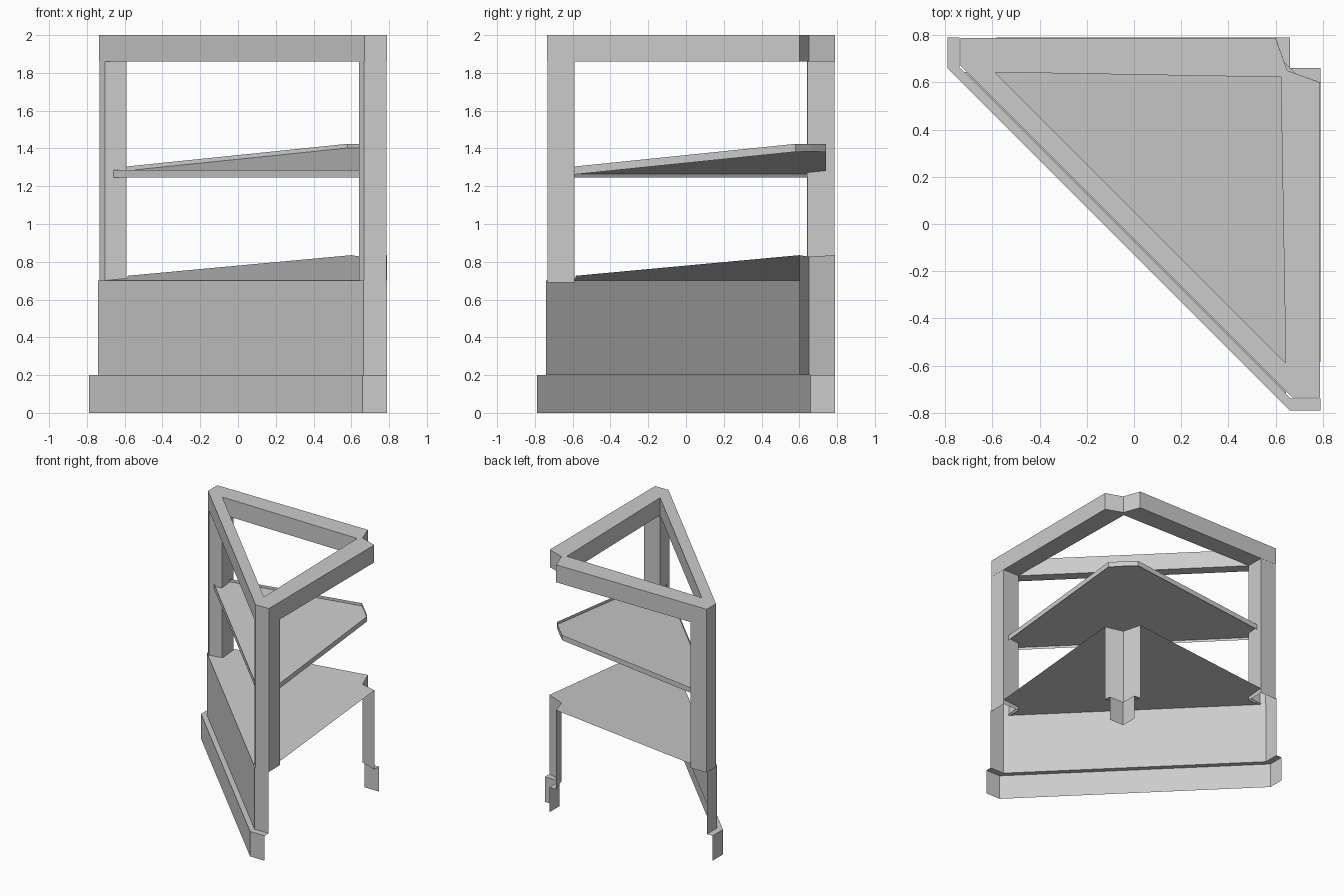
import bpy

if "Cube" in bpy.data.objects:
    bpy.data.objects.remove(bpy.data.objects["Cube"])


def make(name, verts, faces):
    mesh = bpy.data.meshes.new(name)
    mesh.from_pydata(verts, [], faces)
    mesh.update()
    ob = bpy.data.objects.new(name, mesh)
    bpy.context.collection.objects.link(ob)
    return ob


def at(path, z):
    """Lift a plan path to height z (a number or a function of x + y)."""
    return [(x, y, z(x + y) if callable(z) else z) for x, y in path]


def loft(name, rings, closed=False):
    """Skin between successive rings of equal length."""
    n = len(rings[0])
    faces = []
    for r in range(len(rings) - 1):
        for i in range(n if closed else n - 1):
            j = (i + 1) % n
            faces.append((r * n + i, r * n + j, (r + 1) * n + j, (r + 1) * n + i))
    return make(name, [p for ring in rings for p in ring], faces)


def mirrored(half):
    """Complete a plan path by reflecting it in the diagonal x = y."""
    return half + [(y, x) for x, y in reversed(half)]


def counter_z(s):
    return 0.70 + 0.0922 * (s + 0.075)


def shelf_z(s):
    return 1.245 + 0.1025 * (s + 0.02)


# Diagonal front panel with stepped plinth and short end returns
plinth = mirrored([(-0.79, 0.79), (-0.79, 0.66)])
body = mirrored([(-0.74, 0.79), (-0.74, 0.665)])
loft("front_panel", [at(plinth, 0), at(plinth, 0.2), at(body, 0.2), at(body, 0.7)])

# Back corner leg, folded inward to clear a wall corner
foot = [(0.79, 0.66), (0.66, 0.66), (0.66, 0.79)]
notch = [(0.79, 0.6), (0.65, 0.65), (0.6, 0.79)]
loft("back_corner_leg", [at(foot, 0), at(foot, 0.2), at(notch, 0.2), at(notch, counter_z)])

# Sloping counter, cut out around the two posts
counter = notch + [(-0.585, 0.79), (-0.585, 0.645), (-0.72, 0.645),
                   (0.645, -0.72), (0.645, -0.585), (0.79, -0.585)]
make("counter", at(counter, counter_z), [tuple(range(len(counter)))])

# Two hollow posts, mirrored across the diagonal
post = [(-0.733, 0.787), (-0.733, 0.668), (-0.705, 0.64), (-0.59, 0.642), (-0.59, 0.787)]
swapped = [(y, x) for x, y in reversed(post)]
for name, plan in (("left_post", post), ("right_post", swapped)):
    loft(name, [at(plan, 0.69), at(plan, 1.86)], True)

# Tilted shelf: a floor sheet inside a rim that stands above and below it
shelf = [(0.74, 0.58), (0.662, 0.662), (0.58, 0.74), (-0.59, 0.74), (-0.59, 0.64),
         (-0.66, 0.64), (0.64, -0.66), (0.64, -0.59), (0.74, -0.59)]
make("shelf_floor", at(shelf, lambda s: shelf_z(s) + 0.02), [tuple(range(len(shelf)))])
loft("shelf_rim", [at(shelf, shelf_z), at(shelf, lambda s: shelf_z(s) + 0.042)], True)

# Top frame: notched outline around a triangular opening
outer = [(-0.735, 0.788), (-0.735, 0.67), (0.67, -0.735), (0.788, -0.735),
         (0.788, 0.6), (0.65, 0.65), (0.6, 0.788)]
inner = [(-0.59, 0.643), (0.643, -0.59), (0.622, 0.622)]
link = [0, 0, 1, 1, 2, 2, 2]
verts = at(outer, 1.86) + at(outer, 2) + at(inner, 1.86) + at(inner, 2)
faces = []
for i in range(7):
    j = (i + 1) % 7
    a, b = 14 + link[i], 14 + link[j]
    faces.append((i, j, j + 7, i + 7))
    if a == b:
        faces += [(i + 7, j + 7, a + 3), (j, i, a)]
    else:
        faces += [(i + 7, j + 7, b + 3, a + 3), (j, i, a, b), (b, a, a + 3, b + 3)]
make("top_frame", verts, faces)
